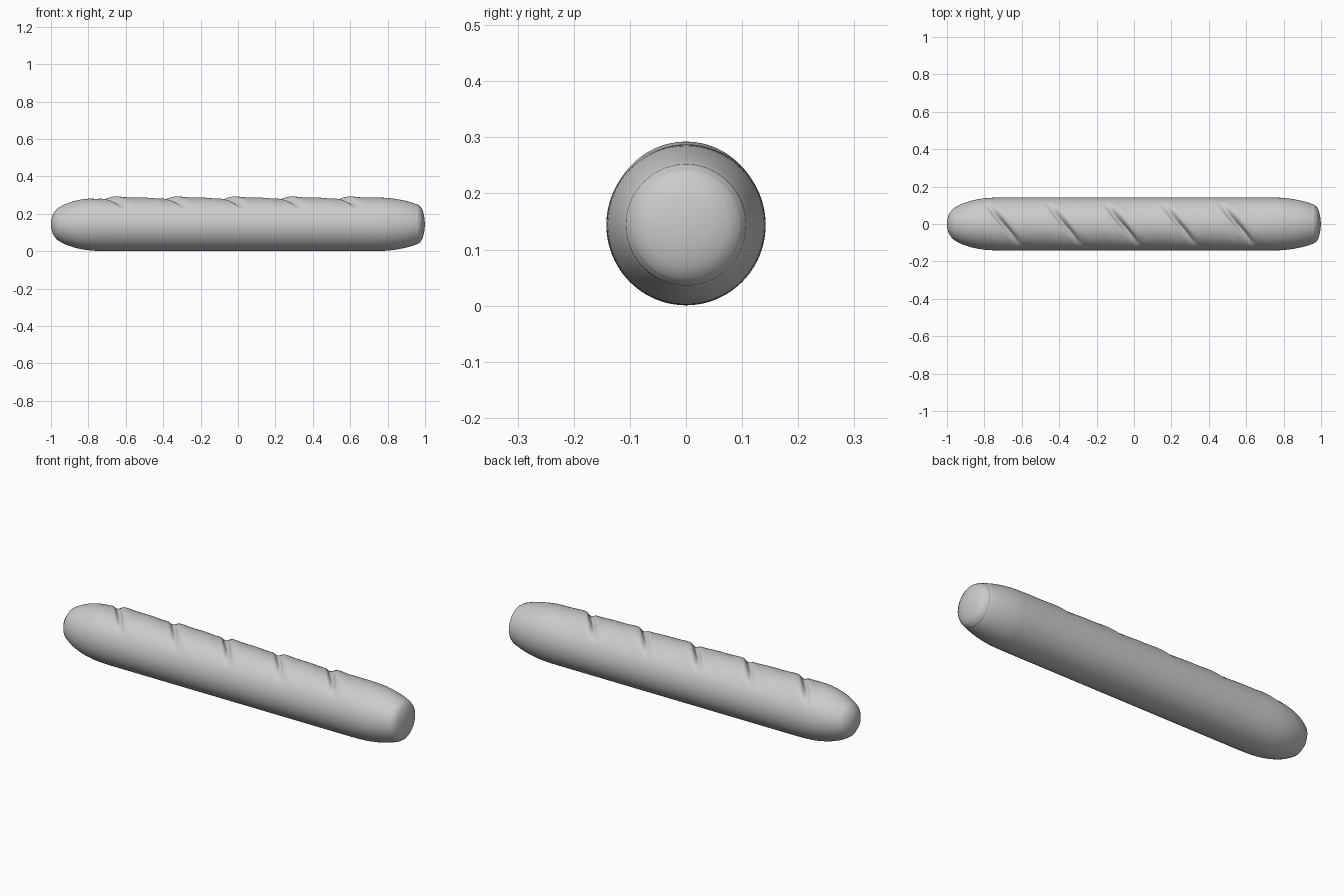
import bpy, bmesh, math

if "Cube" in bpy.data.objects:
    bpy.data.objects.remove(bpy.data.objects["Cube"])

R, SIDES, STEPS = 0.142, 96, 480
# (x, radius) silhouette: rounded left end, blunter right end
PROFILE = [(-1.0, 0.0), (-0.998, 0.025), (-0.99, 0.052), (-0.97, 0.08), (-0.94, 0.1),
           (-0.9, 0.116), (-0.85, 0.13), (-0.79, 0.139), (-0.72, 0.142), (0.72, 0.142),
           (0.8, 0.14), (0.86, 0.132), (0.92, 0.119), (0.96, 0.105), (0.975, 0.095),
           (0.987, 0.075), (0.995, 0.045), (1.0, 0.0)]
SLASHES = [(-0.70, 0.026), (-0.375, 0.024), (-0.065, 0.030), (0.24, 0.024), (0.55, 0.028)]


def radius(x):
    for (x0, r0), (x1, r1) in zip(PROFILE, PROFILE[1:]):
        if x <= x1:
            return r0 + (r1 - r0) * (x - x0) / (x1 - x0)
    return 0.0


def slash_offset(x, y):
    """Diagonal cut with a slightly raised lip on its right side."""
    total = 0.0
    fade = max(0.0, 1 - (y / 0.115) ** 2)
    for centre, depth in SLASHES:
        s = x - centre + 0.75 * y
        total -= depth * fade * math.exp(-(s / 0.018) ** 2)
        total -= 0.006 * fade * math.exp(-((s + 0.05) / 0.05) ** 2)
        total += 0.005 * fade * math.exp(-((s - 0.05) / 0.04) ** 2)
    return total


# Loaf body: rings lofted along x, denser toward the ends
bm = bmesh.new()
xs = sorted({round(-0.97 + 1.94 * i / STEPS, 5) for i in range(STEPS + 1)}
            | {p[0] for p in PROFILE[1:-1]})
rings = []
for x in xs:
    r = sum(radius(max(-1, min(1, x + d))) for d in (-0.02, 0, 0.02)) / 3 if abs(x) < 0.95 else radius(x)
    ring = []
    for k in range(SIDES):
        a = 2 * math.pi * k / SIDES
        y, z = r * math.cos(a), r * math.sin(a)
        d = slash_offset(x, y) if z > 0 else 0.0
        ring.append(bm.verts.new((x, y + d * math.cos(a), R + 0.002 + z * 1.01 + d * math.sin(a))))
    rings.append(ring)
for a, b in zip(rings, rings[1:]):
    for k in range(SIDES):
        n = (k + 1) % SIDES
        bm.faces.new((a[k], a[n], b[n], b[k]))

# End caps
for ring, x in ((rings[0], -1.0), (rings[-1], 1.0)):
    tip = bm.verts.new((x, 0, R + 0.002))
    for k in range(SIDES):
        bm.faces.new((ring[k], ring[(k + 1) % SIDES], tip))
bmesh.ops.recalc_face_normals(bm, faces=bm.faces)
for f in bm.faces:
    f.smooth = True
mesh = bpy.data.meshes.new("baguette")
bm.to_mesh(mesh)
bm.free()
loaf = bpy.data.objects.new("baguette", mesh)
bpy.context.collection.objects.link(loaf)
